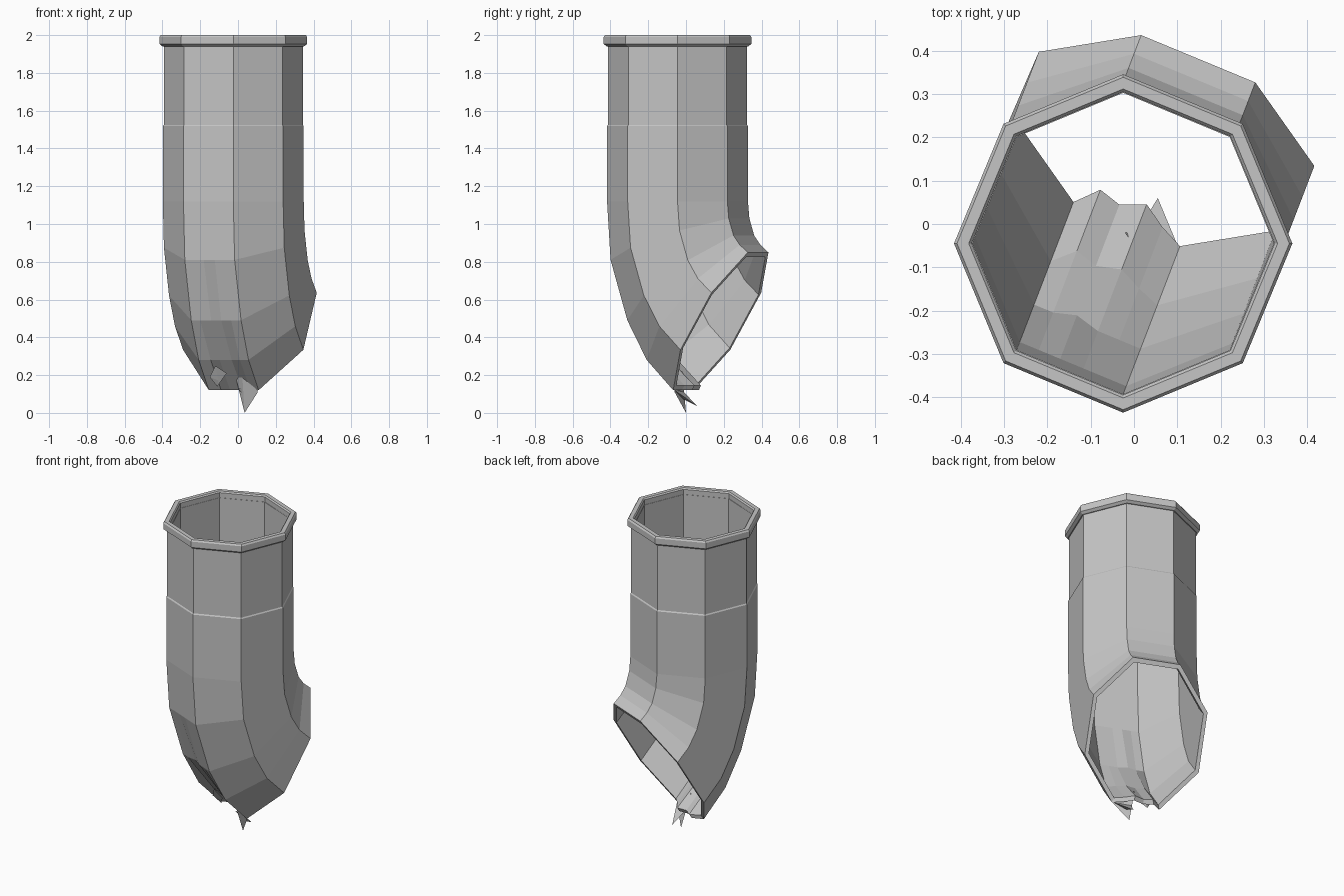
import bpy, math
from mathutils import Vector

if "Cube" in bpy.data.objects:
    bpy.data.objects.remove(bpy.data.objects["Cube"])

CX, CY = -0.025, -0.045            # pipe axis
R, APO = 0.373, 0.345              # outer radius, apothem
FACE = math.radians(67.5)          # face the elbow bends toward
BEND = math.radians(69)

metal = bpy.data.materials.new("grey metal")
metal.diffuse_color = (0.56, 0.56, 0.56, 1)
metal.use_nodes = True
metal.node_tree.nodes["Principled BSDF"].inputs["Base Color"].default_value = metal.diffuse_color


def make(name, verts, faces):
    me = bpy.data.meshes.new(name)
    me.from_pydata([tuple(v) for v in verts], [], faces)
    me.update()
    me.materials.append(metal)
    ob = bpy.data.objects.new(name, me)
    bpy.context.collection.objects.link(ob)
    return ob


def loop_points(r, split):
    """Octagon corners; the front-left face gets extra columns for the crumple."""
    pts = []
    for i in range(8):
        a, b = (Vector((r * math.cos(math.radians(d)), r * math.sin(math.radians(d))))
                for d in (45 * i, 45 * i + 45))
        steps = split if i == 5 else [0]
        pts += [(a.lerp(b, s), s if i == 5 else 0) for s in steps]
    return pts


def ring(r, low, high, split, dent=None):
    """One cross-section; low/high give (sideways shift, z) on the two sides of the bend."""
    out = []
    for p, s in loop_points(r, split):
        f = (p.x * math.cos(FACE) + p.y * math.sin(FACE)) / APO / 2 + 0.5
        du = low[0] + (high[0] - low[0]) * f
        z = low[1] + (high[1] - low[1]) * f
        if dent:
            du += dent.get(s, 0)
        out.append(Vector((CX + p.x + du * math.cos(BEND), CY + p.y + du * math.sin(BEND), z)))
    return out


def loft(name, rings):
    """Closed tube skin: the last ring joins back to the first."""
    n, m = len(rings[0]), len(rings)
    faces = []
    for k in range(m):
        for i in range(n):
            a, b = k * n, ((k + 1) % m) * n
            j = (i + 1) % n
            faces.append((a + i, b + i, b + j, a + j))
    return make(name, [v for r in rings for v in r], faces)


# Pipe: straight barrel, bent elbow, oblique torn mouth, inner wall
COLS = [0, 0.18, 0.38, 0.6, 0.8]
elbow = [((0, 1.12), (0, 1.12)), ((0.02, 0.81), (0.008, 1.03)), ((0.115, 0.49), (0.035, 0.94)),
         ((0.225, 0.28), (0.07, 0.89)), ((0.375, 0.12), (0.116, 0.85))]
dents = [None, None, {0.38: 0.015}, {0.18: 0.045, 0.38: 0.03, 0.6: 0.045, 0.8: 0.02},
         {0.18: 0.05, 0.38: 0.035, 0.6: 0.06, 0.8: 0.025}]
flat = lambda r, z: ring(r, (0, z), (0, z), COLS)
outer = [flat(0.368, 1.96), flat(0.368, 1.525), flat(R, 1.518)]
outer += [ring(R, lo, hi, COLS, d) for (lo, hi), d in zip(elbow, dents)]
inner = [ring(0.348, lo, hi, COLS, d) for (lo, hi), d in zip(elbow, dents)]
loft("bent_pipe", outer + inner[::-1] + [flat(0.348, 1.96)])

# Rim collar with small chamfers
profile = [(0.355, 1.94), (0.374, 1.94), (0.391, 1.953), (0.391, 1.99), (0.384, 2.0),
           (0.357, 2.0), (0.35, 1.992), (0.35, 1.94)]
rim = loft("rim_collar", [ring(r, (0, z), (0, z), [0]) for r, z in profile][::-1])
rim.data.flip_normals()


# Torn metal shards hanging from the mouth
def shard(name, base, tip):
    n = len(base)
    make(name, base + [tip], [(i, (i + 1) % n, n) for i in range(n)] + [tuple(range(n))[::-1]])


shard("long_shard", [(-0.02, -0.02, 0.22), (0.02, -0.08, 0.24), (0.105, -0.06, 0.11), (0.04, -0.03, 0.13)],
      (0.035, 0.0, 0.0))
shard("curled_shard", [(0.0, -0.03, 0.13), (0.105, -0.06, 0.12), (0.05, -0.01, 0.07)], (0.055, 0.06, 0.035))
shard("small_shard", [(-0.15, -0.04, 0.19), (-0.12, -0.07, 0.25), (-0.06, -0.07, 0.21), (-0.10, -0.03, 0.17)],
      (-0.11, -0.01, 0.14))

# Consistent outward normals
import bmesh
for ob in bpy.context.collection.objects:
    bm = bmesh.new()
    bm.from_mesh(ob.data)
    bmesh.ops.recalc_face_normals(bm, faces=bm.faces)
    bm.to_mesh(ob.data)
    bm.free()
